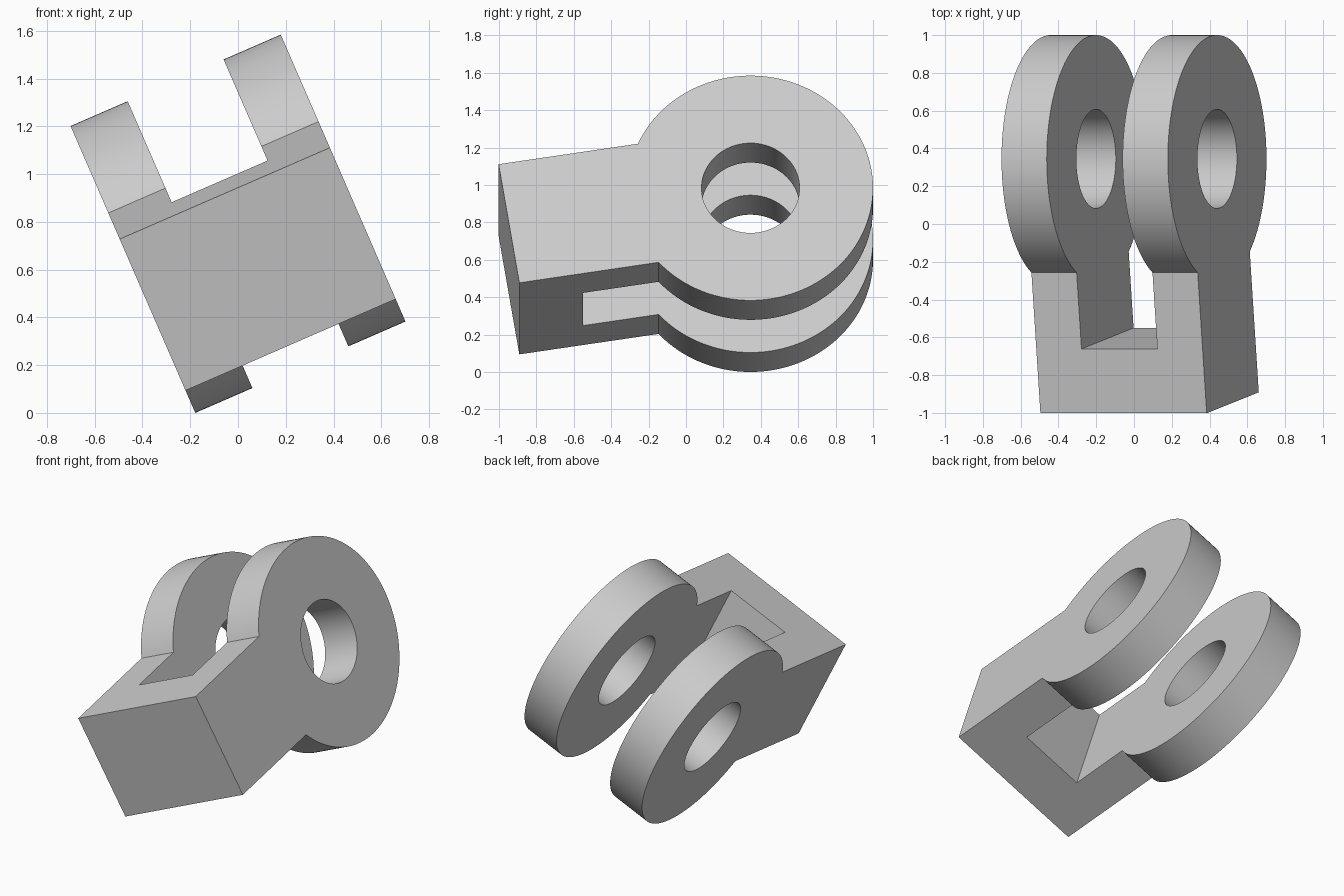
import bpy
from math import sin, cos, asin, pi, radians
from mathutils import Matrix, Vector

cube = bpy.data.objects.get("Cube")
if cube:
    bpy.data.objects.remove(cube, do_unlink=True)

R, HOLE = 0.655, 0.262          # eye and pin hole radii
HALF_H, HALF_W = 0.35, 0.48     # shank half height, half width
FRONT, SLOT_FLOOR, SLOT_W = -1.308, -0.963, 0.438
SEGS = 128

mat = bpy.data.materials.new("plain_grey")
mat.use_nodes = True
grey = (0.6, 0.6, 0.6, 1)
mat.diffuse_color = grey
mat.node_tree.nodes["Principled BSDF"].inputs["Base Color"].default_value = grey


def add_spline(curve, points):
    spline = curve.splines.new("POLY")
    spline.points.add(len(points) - 1)
    for p, (x, y) in zip(spline.points, points):
        p.co = (x, y, 0, 1)
    spline.use_cyclic_u = True


def arc(radius, start, end, n):
    return [(radius * cos(start + (end - start) * i / n),
             radius * sin(start + (end - start) * i / n)) for i in range(n + 1)]


# Side profile: round eye with a rectangular shank, and the pin hole
curve = bpy.data.curves.new("clevis_profile", "CURVE")
curve.dimensions = "2D"
curve.fill_mode = "BOTH"
curve.extrude = HALF_W
join = pi - asin(HALF_H / R)
add_spline(curve, [(FRONT, HALF_H), (FRONT, -HALF_H)] + arc(R, -join, join, SEGS))
add_spline(curve, arc(HOLE, 0, 2 * pi, SEGS)[:-1])
clevis = bpy.data.objects.new("clevis", curve)
bpy.context.collection.objects.link(clevis)
bpy.ops.object.select_all(action="DESELECT")
bpy.context.view_layer.objects.active = clevis
clevis.select_set(True)
bpy.ops.object.convert(target="MESH")
clevis = bpy.context.object

# Weld the caps to the walls so the solid is closed
bpy.ops.object.mode_set(mode="EDIT")
bpy.ops.mesh.select_all(action="SELECT")
bpy.ops.mesh.remove_doubles(threshold=0.0001)
bpy.ops.mesh.normals_make_consistent(inside=False)
bpy.ops.object.mode_set(mode="OBJECT")

# Slot between the two eyes
bpy.ops.mesh.primitive_cube_add(size=1, location=(SLOT_FLOOR + 1, 0, 0))
cutter = bpy.context.object
cutter.name = "slot_cutter"
cutter.scale = (2, 2, SLOT_W)
cutter.hide_render = True
bpy.context.view_layer.update()

bpy.ops.object.select_all(action="DESELECT")
bpy.context.view_layer.objects.active = clevis
clevis.select_set(True)
cut = clevis.modifiers.new("slot", "BOOLEAN")
cut.operation = "DIFFERENCE"
cut.solver = "EXACT"
cut.object = cutter
bpy.ops.object.modifier_apply(modifier=cut.name)
bpy.data.objects.remove(cutter, do_unlink=True)

clevis.data.materials.clear()
clevis.data.materials.append(mat)
bpy.ops.object.shade_smooth_by_angle(angle=radians(30))

# Tilted resting pose: length, height and width axes of the clevis
roll, pitch = radians(23.5), radians(9.1)
width = Vector((cos(roll), 0, sin(roll)))
length = Vector((-sin(pitch) * sin(roll), cos(pitch), sin(pitch) * cos(roll)))
height = width.cross(length)
pose = Matrix((length, height, width)).transposed().to_4x4()
clevis.matrix_world = Matrix.Translation((0, 1 - R, 0.792)) @ pose
